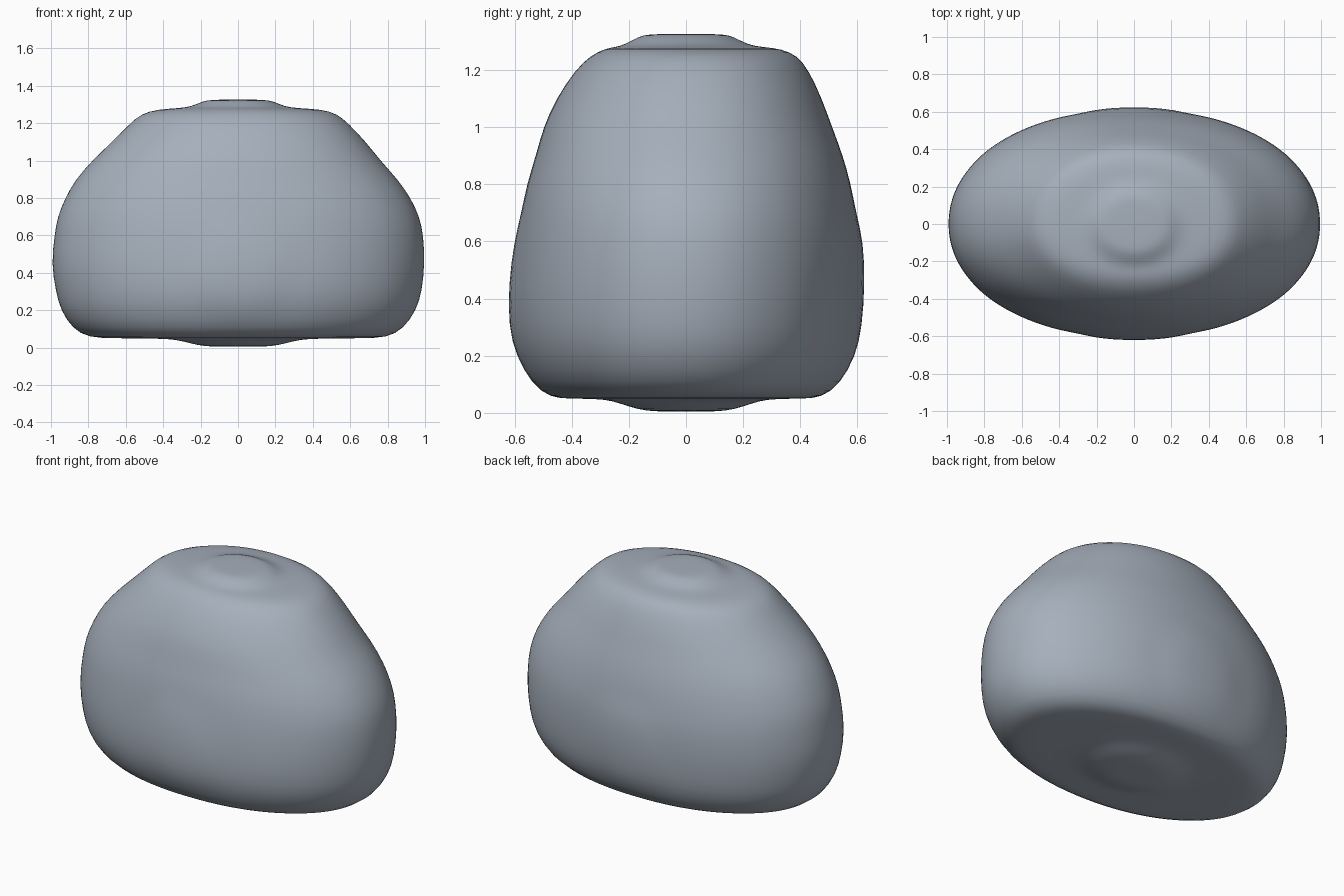
import bpy, bmesh, math

stone = bpy.data.materials.new("blue grey stone")
stone.diffuse_color = (0.38, 0.43, 0.50, 1)

# Rings from bottom to top: z, right, left, back, front half widths
RINGS = [
    (0.005, .08, .08, .07, .07), (0.006, .18, .18, .14, .14), (0.022, .25, .25, .20, .20),
    (0.043, .33, .33, .26, .26), (0.049, .42, .42, .31, .31), (0.05, .66, .66, .41, .41),
    (0.053, .80, .80, .475, .475), (0.10, .885, .885, .54, .54), (0.20, .955, .95, .585, .585),
    (0.30, .985, .975, .605, .61), (0.45, 1.0, 1.0, .615, .61), (0.60, .993, .982, .612, .592),
    (0.70, .972, .967, .595, .576), (0.80, .925, .925, .575, .555), (0.90, .855, .87, .547, .523),
    (1.00, .762, .78, .512, .50), (1.10, .685, .675, .476, .455), (1.20, .59, .575, .43, .388),
    (1.25, .53, .52, .39, .335), (1.274, .45, .43, .335, .285), (1.28, .32, .32, .27, .25),
    (1.288, .25, .25, .215, .215), (1.318, .19, .19, .165, .165), (1.325, .14, .14, .13, .13),
    (1.326, .06, .06, .06, .06),
]
SEG = 64
POWER = 2 / 2.1


def rounded(v):
    return math.copysign(abs(v) ** POWER, v)


def side_bump(x, z):
    # shallow stepped disc on the front and back faces
    d = math.hypot(x, z - 0.40)
    return 0.015 / (1 + math.exp((d - 0.27) / 0.03)) - 0.003


# Boulder body lofted through the rings
bm = bmesh.new()
loops = []
for z, right, left, back, front in RINGS:
    loop = []
    for i in range(SEG):
        a = 2 * math.pi * i / SEG
        c, s = rounded(math.cos(a)), rounded(math.sin(a))
        x = c * (right if c > 0 else left)
        y = s * (back if s > 0 else front)
        if 0.1 < z < 1.0 and abs(s) > 0.5:
            y += math.copysign(side_bump(x, z), s)
        loop.append(bm.verts.new((x, y, z)))
    loops.append(loop)
for lo, hi in zip(loops, loops[1:]):
    for i in range(SEG):
        j = (i + 1) % SEG
        bm.faces.new((lo[i], lo[j], hi[j], hi[i]))
bm.faces.new(loops[0][::-1])
bm.faces.new(loops[-1])
for f in bm.faces:
    f.smooth = True
mesh = bpy.data.meshes.new("boulder")
bm.to_mesh(mesh)
bm.free()
mesh.materials.append(stone)
boulder = bpy.data.objects.new("boulder", mesh)
bpy.context.collection.objects.link(boulder)
sub = boulder.modifiers.new("smooth", 'SUBSURF')
sub.levels = sub.render_levels = 1
